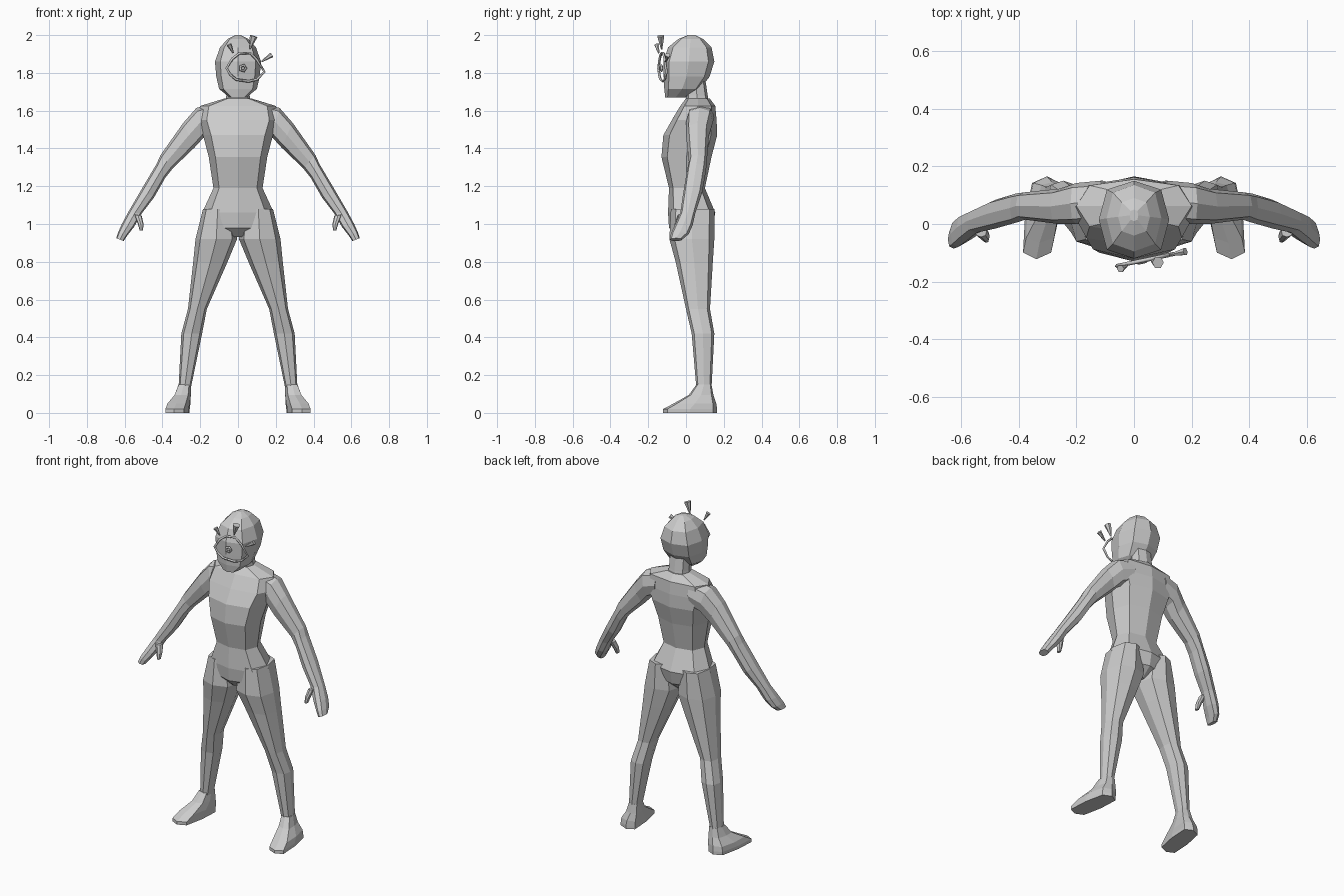
import bpy, bmesh, math
from mathutils import Vector

cube = bpy.data.objects.get("Cube")
if cube:
    bpy.data.objects.remove(cube)

# One plain grey material
grey = bpy.data.materials.new("plain grey")
grey.use_nodes = True
grey.diffuse_color = (0.6, 0.6, 0.6, 1)
bsdf = next(n for n in grey.node_tree.nodes if n.type == 'BSDF_PRINCIPLED')
bsdf.inputs["Base Color"].default_value = (0.6, 0.6, 0.6, 1)


def add(name, data):
    ob = bpy.data.objects.new(name, data)
    data.materials.append(grey)
    bpy.context.collection.objects.link(ob)
    return ob


def section(x0, z0, x1, z1, front, back, q=0.77, shear=0.0):
    """Eight-sided section between two outline points and two depths."""
    ring = []
    half, mid = (back - front) / 2, (back + front) / 2
    for u, v in ((1, 0), (q, q), (0, 1), (-q, q), (-1, 0), (-q, -q), (0, -1), (q, -q)):
        t = (u + 1) / 2
        ring.append(Vector((x0 + (x1 - x0) * t - shear * v * half,
                            mid + v * half, z0 + (z1 - z0) * t)))
    return ring


def loft(name, rings, side=1):
    bm = bmesh.new()
    loops = [[bm.verts.new((p.x * side, p.y, p.z)) for p in r] for r in rings]
    n = len(loops[0])
    for a, b in zip(loops, loops[1:]):
        for i in range(n):
            bm.faces.new((a[i], a[(i + 1) % n], b[(i + 1) % n], b[i]))
    bm.faces.new(loops[0])
    bm.faces.new(loops[-1])
    bmesh.ops.recalc_face_normals(bm, faces=bm.faces)
    me = bpy.data.meshes.new(name)
    bm.to_mesh(me)
    bm.free()
    return add(name, me)


def level(z, w, front, back, q=0.77):
    return section(-w, z, w, z, front, back, q)


# Head and neck: height, half width, front, back
loft("head", [level(*r) for r in (
    (1.67, .045, -.11, .0), (1.715, .1, -.115, .075), (1.78, .115, -.118, .125),
    (1.86, .122, -.12, .15), (1.935, .095, -.095, .135), (1.98, .055, -.04, .09),
    (2.0, .015, .01, .05))])
loft("neck", [level(*r) for r in ((1.6, .07, .0, .13), (1.68, .062, .0, .115), (1.78, .06, .0, .1))])

# Torso and pelvis
loft("torso", [level(*r) for r in (
    (1.665, .07, .0, .125), (1.625, .2, -.03, .155), (1.55, .215, -.075, .162),
    (1.47, .185, -.12, .165), (1.355, .155, -.13, .135), (1.19, .13, -.09, .1))])
loft("pelvis", [level(*r) for r in (
    (1.19, .13, -.09, .1), (1.06, .19, -.095, .155), (.98, .12, -.09, .14), (.93, .02, -.04, .08))])

for label, side in (("left", 1), ("right", -1)):
    # Leg: height, inner x, outer x, front, back
    loft(label + "_leg", [section(a, z, b, z, f, k) for z, a, b, f, k in (
        (1.08, .03, .185, -.08, .15), (.92, .005, .225, -.088, .15), (.8, .055, .237, -.055, .142),
        (.55, .165, .265, .0, .127), (.42, .19, .3, .03, .15), (.13, .25, .315, .055, .135))], side)

    # Foot
    loft(label + "_foot", [section(a, z, b, z, f, k, .84, .13) for z, a, b, f, k in (
        (.15, .25, .315, .055, .135), (.095, .25, .335, .015, .145), (.05, .255, .37, -.065, .16),
        (.02, .262, .378, -.122, .165), (0, .262, .378, -.122, .165))], side)

    # Arm: upper outline x, z, lower outline x, z, front, back
    loft(label + "_arm", [section(*r) for r in (
        (.11, 1.64, .12, 1.49, .01, .15), (.22, 1.615, .18, 1.46, .0, .142),
        (.29, 1.535, .23, 1.405, .0, .122), (.41, 1.365, .345, 1.295, .015, .11),
        (.43, 1.32, .385, 1.245, .005, .106), (.51, 1.185, .445, 1.14, -.015, .085),
        (.58, 1.065, .51, 1.055, -.03, .05))], side)

    # Mitten hand and thumb
    loft(label + "_hand", [section(*r) for r in (
        (.58, 1.065, .51, 1.055, -.03, .05), (.615, 1.0, .55, .985, -.06, .035),
        (.635, .955, .585, .94, -.08, .015), (.645, .925, .605, .91, -.085, -.02))], side)
    loft(label + "_thumb", [section(*r) for r in (
        (.55, 1.05, .51, 1.045, -.045, .0), (.53, 1.0, .5, 1.0, -.06, -.025),
        (.52, .965, .503, .965, -.065, -.04))], side)


# Eye emblem, lying in an upright plane turned slightly across the face
def on_plane(x, z, out=0.0):
    return Vector((x, -.133 + .21 * x - out, z))


def hoop(name, points, radius):
    cu = bpy.data.curves.new(name, 'CURVE')
    cu.dimensions = '3D'
    cu.bevel_depth = radius
    cu.bevel_resolution = 0
    sp = cu.splines.new('POLY')
    sp.points.add(len(points) - 1)
    for p, co in zip(sp.points, points):
        p.co = (*co, 1)
    sp.use_cyclic_u = True
    return add(name, cu)


hoop("eye_outline", [on_plane(*p) for p in (
    (-.06, 1.825), (-.03, 1.875), (.01, 1.905), (.065, 1.905), (.1, 1.87),
    (.14, 1.805), (.1, 1.765), (.055, 1.755), (-.01, 1.765), (-.04, 1.79))], .007)
hoop("eye_pupil", [on_plane(.026 + .016 * math.cos(a), 1.825 + .016 * math.sin(a), .004)
                   for a in (math.tau * i / 5 for i in range(5))], .007)

# Lashes: small cones widening outwards
for i, (x0, z0, x1, z1, r, out) in enumerate((
        (-.025, 1.905, -.047, 1.95, .014, .012),
        (.062, 1.925, .083, 1.995, .021, .018),
        (.125, 1.86, .178, 1.895, .014, .0))):
    a, b = on_plane(x0, z0, out / 2), on_plane(x1, z1, out)
    d = (b - a).normalized()
    u = d.cross(Vector((0, 1, 0))).normalized()
    v = d.cross(u)
    turn = [math.tau * k / 6 for k in range(6)]
    loft("lash_%d" % (i + 1), [[c + (u * math.cos(t) + v * math.sin(t)) * s for t in turn]
                               for c, s in ((a, .004), (b, r))])
